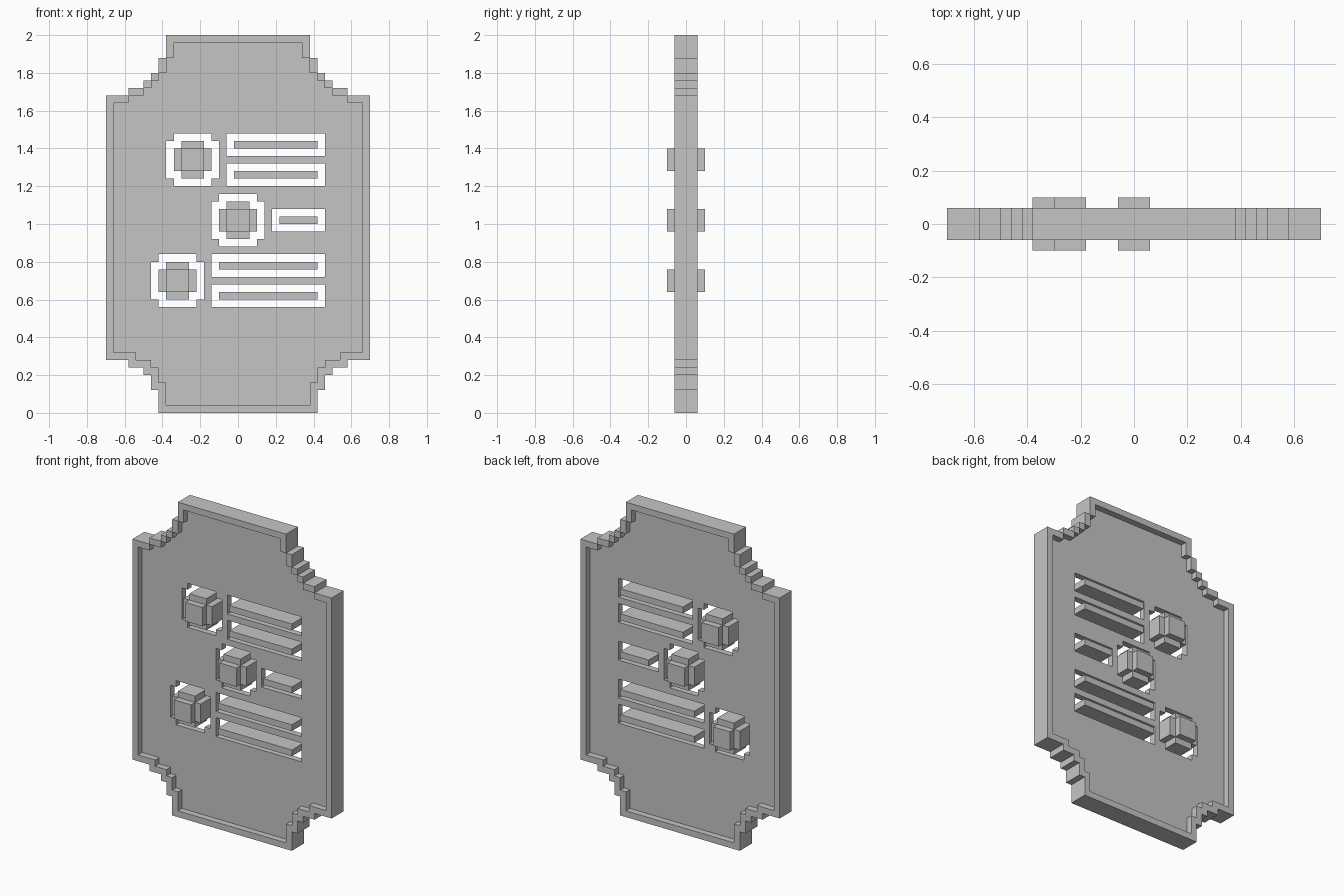
import bpy
import bmesh
from math import radians

if "Cube" in bpy.data.objects:
    bpy.data.objects.remove(bpy.data.objects["Cube"], do_unlink=True)

GREY = (0.56, 0.56, 0.56, 1)
grey = bpy.data.materials.new("light grey")
grey.use_nodes = True
grey.diffuse_color = GREY
grey.node_tree.nodes["Principled BSDF"].inputs["Base Color"].default_value = GREY


def slab(name, loops, half_depth):
    """Extrude x-z outlines along y; nested loops become holes."""
    curve = bpy.data.curves.new(name, "CURVE")
    curve.dimensions = "2D"
    curve.fill_mode = "BOTH"
    curve.extrude = half_depth
    for loop in loops:
        spline = curve.splines.new("POLY")
        spline.points.add(len(loop) - 1)
        for point, (x, z) in zip(spline.points, loop):
            point.co = (x, z, 0, 1)
        spline.use_cyclic_u = True
    source = bpy.data.objects.new(name + "_curve", curve)
    bpy.context.collection.objects.link(source)
    graph = bpy.context.evaluated_depsgraph_get()
    mesh = bpy.data.meshes.new_from_object(source.evaluated_get(graph))
    bpy.data.objects.remove(source, do_unlink=True)
    bm = bmesh.new()
    bm.from_mesh(mesh)
    bmesh.ops.remove_doubles(bm, verts=bm.verts, dist=0.0001)
    bmesh.ops.recalc_face_normals(bm, faces=bm.faces)
    for face in bm.faces:
        face.smooth = False
    bm.to_mesh(mesh)
    bm.free()
    mesh.materials.clear()
    mesh.materials.append(grey)
    obj = bpy.data.objects.new(name, mesh)
    obj.rotation_euler.x = radians(90)
    bpy.context.collection.objects.link(obj)


def rect(x0, x1, z0, z1):
    return [(x0, z0), (x1, z0), (x1, z1), (x0, z1)]


def plus(cx, cz, long, short):
    """Square outline with its four corners notched."""
    quarter = [(long, short), (short, short), (short, long)]
    loop = []
    for _ in range(4):
        loop += quarter
        quarter = [(-z, x) for x, z in quarter]
    return [(cx + x, cz + z) for x, z in loop]


def stairs(steps):
    """Mirrored outline from (half width, z where that width ends) going down."""
    right = []
    for (x, z0), (_, z1) in zip(steps[1:], steps):
        right += [(x, z1), (x, z0)]
    return right + [(-x, z) for x, z in reversed(right)]


# Stepped outer outline and the inner edge of the raised rim
outer = stairs([(0, 2), (.38, 1.88), (.42, 1.8), (.46, 1.76), (.5, 1.72),
                (.58, 1.68), (.7, .28), (.58, .24), (.5, .2), (.46, .12), (.42, 0)])
e = 0.001
inner = stairs([(0, 1.96), (.34, 1.88 - e), (.38 - e, 1.8 - e), (.42 - e, 1.76 - e),
                (.46 - e, 1.72 - e), (.5 - e, 1.68 - e), (.58 - e, 1.64), (.66, .32),
                (.54, .28), (.46, .24), (.42, .16), (.38, .04)])
slab("raised_rim", [outer, inner], 0.06)

# Openings in the thin panel
knobs = [(-.24, 1.34), (0, 1.02), (-.32, .7)]
slots = [(-.06, 1.36), (-.06, 1.2), (.18, .96), (-.14, .72), (-.14, .56)]
holes = [plus(x, z, .14, .1) for x, z in knobs]
holes += [rect(x, .46, z, z + .12) for x, z in slots]
slab("panel", [inner] + holes, 0.02)

# Blocky round knobs floating in the notched openings
for i, (x, z) in enumerate(knobs, 1):
    slab(f"knob_body_{i}", [plus(x, z, .1, .06)], 0.06)
    slab(f"knob_core_{i}", [rect(x - .06, x + .06, z - .06, z + .06)], 0.10)

# Bars floating in the slots
for i, (x, z) in enumerate(slots, 1):
    slab(f"bar_{i}", [rect(x + .04, .42, z + .04, z + .08)], 0.06)
